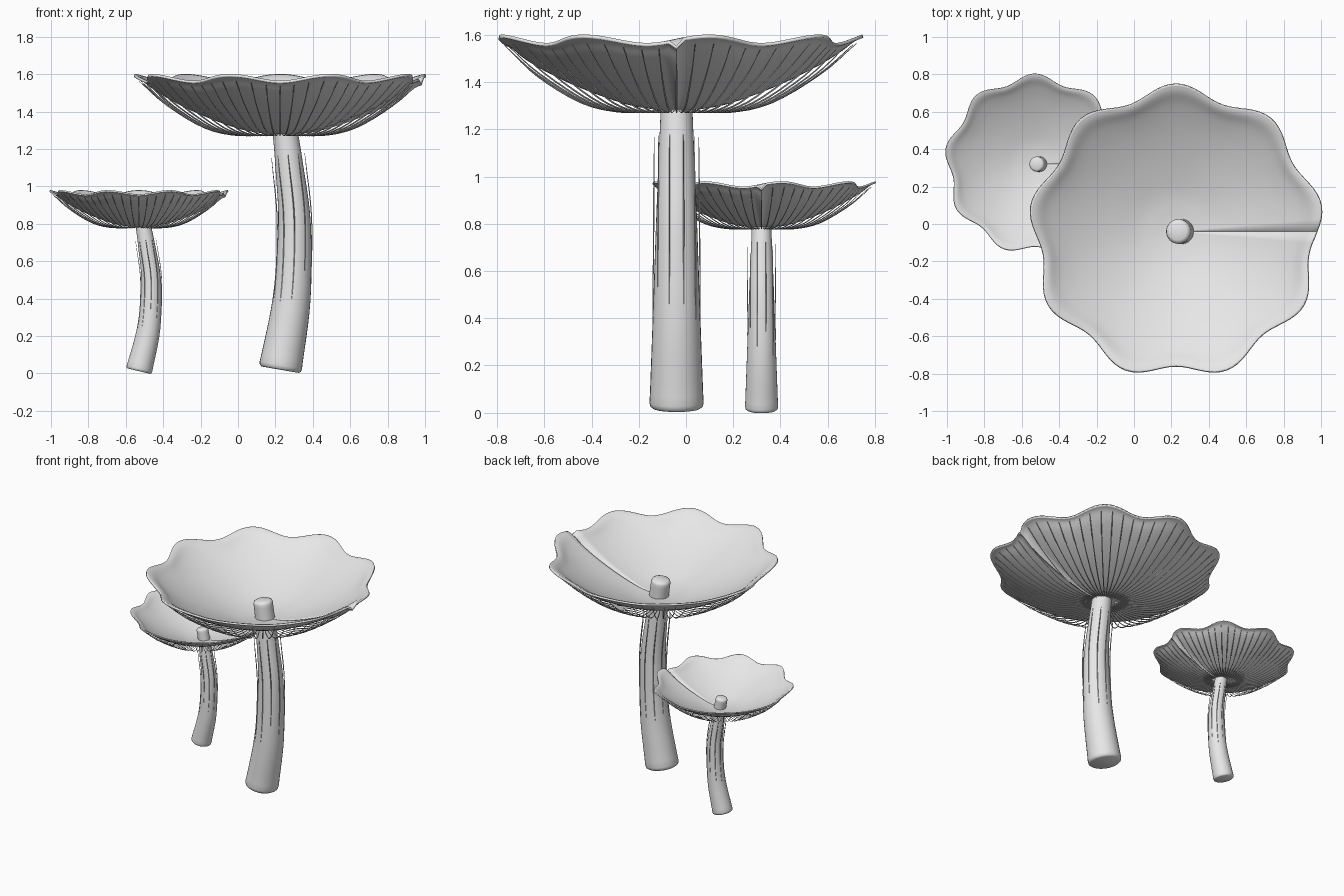
import bpy, bmesh, math, random
from mathutils import Vector

random.seed(4)
if "Cube" in bpy.data.objects:
    bpy.data.objects.remove(bpy.data.objects["Cube"], do_unlink=True)

grey = bpy.data.materials.new("pale_grey")
grey.use_nodes = True
grey.diffuse_color = (0.8, 0.8, 0.8, 1)
grey.node_tree.nodes["Principled BSDF"].inputs["Base Color"].default_value = (0.8, 0.8, 0.8, 1)

# x, z, radius along the stem; r, z across the cap and along a gill
STEM = [(0, .02, .115), (.062, .4, .101), (.077, .8, .087), (.05, 1.1, .075),
        (.03, 1.27, .068), (.012, 1.4, .066)]
CAP = [(.02, 1.285), (.1, 1.292), (.22, 1.315), (.4, 1.38), (.55, 1.45),
       (.66, 1.515), (.72, 1.562), (.755, 1.577)]
GILL = [(.07, 1.282), (.22, 1.272), (.4, 1.312), (.6, 1.43), (.735, 1.55)]


def smooth_path(points, steps):
    """Catmull-Rom samples through the points."""
    p = [Vector(v) for v in points]
    p = [2 * p[0] - p[1]] + p + [2 * p[-1] - p[-2]]
    out = []
    for a, b, c, d in zip(p, p[1:], p[2:], p[3:]):
        for k in range(steps):
            t = k / steps
            out.append(.5 * (2 * b + (c - a) * t + (2 * a - 5 * b + 4 * c - d) * t ** 2
                             + (3 * b - a - 3 * c + d) * t ** 3))
    return out + [p[-2]]


def skin(bm, rings, closed_ends):
    """Joins rings of points into a surface."""
    rows = [[bm.verts.new(co) for co in ring] for ring in rings]
    n = len(rows[0])
    for a, b in zip(rows, rows[1:]):
        for i in range(n):
            j = (i + 1) % n
            bm.faces.new((a[i], a[j], b[j], b[i]))
    if closed_ends:
        bm.faces.new(rows[0][::-1])
        bm.faces.new(rows[-1])


def finish(name, bm, place, scale):
    bmesh.ops.recalc_face_normals(bm, faces=bm.faces)
    mesh = bpy.data.meshes.new(name)
    bm.to_mesh(mesh)
    bm.free()
    mesh.materials.append(grey)
    ob = bpy.data.objects.new(name, mesh)
    bpy.context.collection.objects.link(ob)
    ob.location, ob.scale = place, (scale,) * 3
    bpy.ops.object.select_all(action='DESELECT')
    ob.select_set(True)
    bpy.context.view_layer.objects.active = ob
    bpy.ops.object.shade_smooth_by_angle(angle=math.radians(50))
    return ob


def stem_frames(bend):
    """Centre, sideways direction, tangent and radius along the bent stem."""
    pts = smooth_path([(x * bend, z, r) for x, z, r in STEM], 6)
    frames = []
    for i, p in enumerate(pts):
        d = pts[min(i + 1, len(pts) - 1)] - pts[max(i - 1, 0)]
        t = Vector((d.x, 0, d.y)).normalized()
        frames.append((Vector((p.x, 0, p.y)), Vector((t.z, 0, -t.x)), t, p.z))
    return frames


def around(frame, angle, radius, slide=0):
    c, side, t, _ = frame
    return c + t * slide + radius * (side * math.cos(angle) + Vector((0, math.sin(angle), 0)))


def lobe(angle, r):
    return math.cos(9 * (angle - math.pi / 2)) * (r / .755) ** 4


def wire(bm, path, across, thick):
    """Thin four-sided strand tapering at both ends."""
    rings = []
    for i, p in enumerate(path):
        d = (path[min(i + 1, len(path) - 1)] - path[max(i - 1, 0)]).normalized()
        up = across.cross(d).normalized()
        w = thick * (.35 + .65 * math.sin(math.pi * i / (len(path) - 1)))
        rings.append([p + across * w, p + up * w, p - across * w, p - up * w])
    skin(bm, rings, True)


def mushroom(prefix, place, scale, bend):
    frames = stem_frames(bend)
    tau = math.tau

    # stem with softly rounded ends
    bm = bmesh.new()
    first, last = frames[0], frames[-1]
    slots = [(first, first[3] * .88, 0), (first, first[3] * .97, .008), (first, first[3], .025)]
    slots += [(f, f[3], 0) for f in frames[1:]]
    slots += [(last, last[3] * .93, .014), (last, last[3] * .7, .022)]
    skin(bm, [[around(f, tau * k / 32, r, s) for k in range(32)] for f, r, s in slots], True)
    finish(prefix + "_stem", bm, place, scale)

    # bowl-shaped cap with nine lobes and one radial crease
    bm = bmesh.new()
    rings = []
    for p in smooth_path(CAP, 4):
        ring = []
        for k in range(144):
            a = tau * k / 144
            w = lobe(a, p.x)
            r = p.x + .034 * w
            z = p.y + .018 * w - (.03 * p.x / .755 if k == 0 else 0)
            ring.append((r * math.cos(a), r * math.sin(a), z))
        rings.append(ring)
    skin(bm, rings, False)
    bm.normal_update()
    cap = finish(prefix + "_cap", bm, place, scale)
    shell = cap.modifiers.new("shell", 'SOLIDIFY')
    shell.thickness, shell.offset = .014, 0

    # gills hanging just under the cap
    bm = bmesh.new()
    for k in range(60):
        a = tau * k / 60
        out = Vector((math.cos(a), math.sin(a), 0))
        path = [out * (p.x + .03 * lobe(a, p.x)) + Vector((0, 0, p.y + .015 * lobe(a, p.x)))
                for p in smooth_path(GILL, 4)]
        wire(bm, path, Vector((-out.y, out.x, 0)), .004)
    finish(prefix + "_gills", bm, place, scale)

    # fine fibres standing off the stem
    bm = bmesh.new()
    for k in range(10):
        a = tau * k / 10 + tau / 4
        low = random.uniform(.3, .5)
        path = [around(f, a, .094 + .008 * (1.18 - f[0].z))
                for f in frames if low < f[0].z < 1.19]
        wire(bm, path, Vector((-math.sin(a), math.cos(a), 0)), .003)
    finish(prefix + "_stem_fibres", bm, place, scale)


mushroom("large", (.225, -.04, 0), 1, 1)
mushroom("small", (-.53, .32, 0), .612, 1.4)
